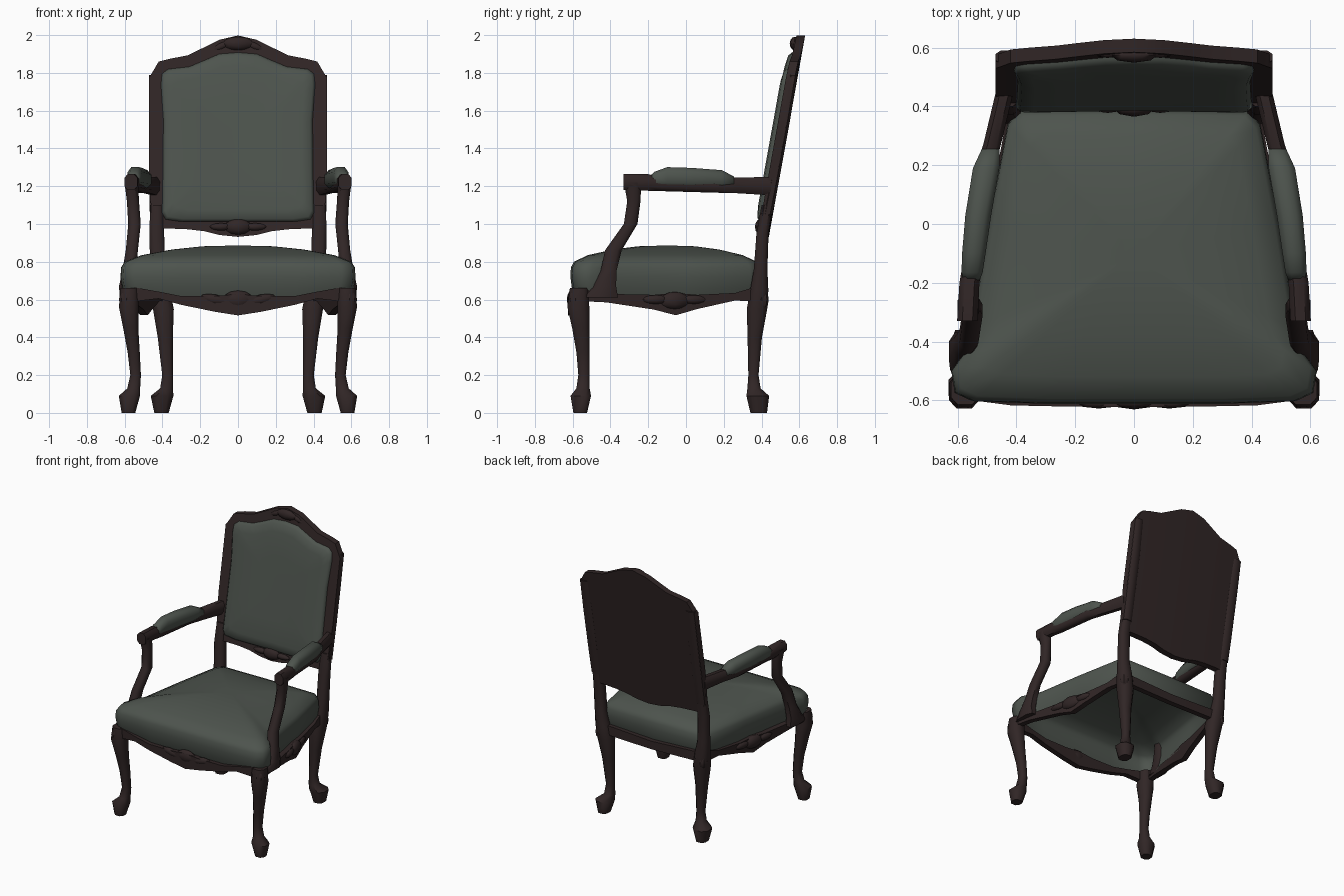
import bpy, bmesh, math
from mathutils import Matrix


def material(name, col):
    m = bpy.data.materials.new(name)
    m.diffuse_color = (*col, 1)
    return m


WOOD = material("dark wood", (0.030, 0.019, 0.019))
CLOTH = material("grey green cloth", (0.075, 0.088, 0.075))


def finish(name, bm, mat, mirror=False, angle=40):
    bmesh.ops.recalc_face_normals(bm, faces=bm.faces)
    me = bpy.data.meshes.new(name)
    bm.to_mesh(me)
    bm.free()
    me.materials.append(mat)
    for p in me.polygons:
        p.use_smooth = True
    me.set_sharp_from_angle(angle=math.radians(angle))
    ob = bpy.data.objects.new(name, me)
    bpy.context.collection.objects.link(ob)
    if mirror:
        ob.modifiers.new("mirror", 'MIRROR').use_mirror_merge = False
    return ob


def loft(name, rings, mat, caps=(True, True), mirror=False, angle=40):
    """Skin a list of closed rings with equal point counts."""
    bm = bmesh.new()
    vs = [[bm.verts.new(p) for p in r] for r in rings]
    n = len(vs[0])
    for a, b in zip(vs, vs[1:]):
        for i in range(n):
            j = (i + 1) % n
            bm.faces.new((a[i], a[j], b[j], b[i]))
    if caps[0]:
        bm.faces.new(vs[0])
    if caps[1]:
        bm.faces.new(vs[-1])
    return finish(name, bm, mat, mirror, angle)


OCT = [(1, -.5), (1, .5), (.5, 1), (-.5, 1), (-1, .5), (-1, -.5), (-.5, -1), (.5, -1)]


def limb(name, stations, axis, mat, angle=50):
    """Mirrored limb: stations (x, y, z, half width, half depth) along z or y."""
    rings = []
    for x, y, z, a, b in stations:
        if axis == 'z':
            rings.append([(x + a * u, y + b * v, z) for u, v in OCT])
        else:
            rings.append([(x + a * u, y, z + b * v) for u, v in OCT])
    return loft(name, rings, mat, mirror=True, angle=angle)


def rail(name, stations, inward, mirror=False):
    """Apron rail: stations (x, y, bottom, top), thickened by an inward vector."""
    ix, iy = inward
    rings = [[(x, y, b), (x, y, t), (x + ix, y + iy, t), (x + ix, y + iy, b)]
             for x, y, b, t in stations]
    return loft(name, rings, WOOD, mirror=mirror)


def carving(name, blobs, mirror=False):
    """Group of low-poly ellipsoids: (centre, radii, turn about y, turn about z)."""
    bm = bmesh.new()
    for c, r, ty, tz in blobs:
        mx = (Matrix.Translation(c) @ Matrix.Rotation(tz, 4, 'Z')
              @ Matrix.Rotation(ty, 4, 'Y') @ Matrix.Diagonal((*r, 1)))
        bmesh.ops.create_uvsphere(bm, u_segments=8, v_segments=6, radius=1, matrix=mx)
    return finish(name, bm, WOOD, mirror)


# Legs, the rear ones running up into the back stiles
limb("front_leg", [
    (.58, -.560, 0, .036, .036), (.575, -.557, .09, .056, .054), (.552, -.545, .13, .034, .035),
    (.542, -.540, .2, .028, .030), (.552, -.545, .32, .032, .035), (.568, -.557, .45, .040, .046),
    (.578, -.570, .56, .052, .058), (.575, -.565, .66, .048, .050)], 'z', WOOD)
limb("back_leg", [
    (.405, .385, 0, .038, .044), (.402, .380, .09, .060, .060), (.378, .360, .13, .034, .035),
    (.373, .357, .2, .028, .027), (.385, .364, .4, .040, .038), (.395, .376, .55, .055, .054),
    (.410, .388, .65, .050, .048), (.425, .395, .76, .040, .036), (.430, .405, .95, .039, .032),
    (.430, .430, 1.1, .035, .030)], 'z', WOOD)

# Arms, posts and pads
limb("arm_post", [
    (.590, -.450, .61, .036, .090), (.590, -.430, .67, .040, .060), (.577, -.410, .75, .036, .042),
    (.562, -.385, .86, .032, .044), (.548, -.293, 1.0, .033, .036), (.556, -.276, 1.12, .032, .035),
    (.565, -.283, 1.22, .036, .046)], 'z', WOOD)
limb("arm_rail", [
    (.440, .450, 1.20, .030, .048), (.483, .270, 1.205, .030, .042), (.520, .150, 1.20, .034, .034),
    (.548, -.130, 1.21, .034, .036), (.560, -.200, 1.22, .034, .044),
    (.567, -.330, 1.222, .035, .042)], 'y', WOOD)
limb("arm_pad", [
    (.488, .255, 1.225, .030, .026), (.503, .190, 1.237, .045, .048), (.530, .030, 1.243, .044, .054),
    (.545, -.100, 1.246, .040, .055), (.551, -.165, 1.237, .036, .040),
    (.553, -.190, 1.232, .028, .024)], 'y', CLOTH, 75)

# Seat cushion: domed shell, open underneath
HALF = [(.3, -.612), (.55, -.603), (.61, -.575), (.622, -.50), (.578, -.44), (.553, -.36),
        (.495, 0), (.43, .34), (.39, .385)]
plan = [(0, -.612)] + HALF + [(0, .39)] + [(-x, y) for x, y in reversed(HALF)]
levels = [(.61, .95), (.66, .985), (.72, 1), (.77, .995), (.80, .965), (.835, .82),
          (.865, .56), (.882, .3), (.885, .1)]
loft("seat_cushion", [[(x * s, -.1 + (y + .1) * s, z) for x, y in plan] for z, s in levels],
     CLOTH, caps=(False, True), angle=75)

# Shaped apron rails
front = [(.12, -.622, .535, .618), (.3, -.620, .572, .618), (.42, -.617, .605, .642),
         (.55, -.600, .590, .665)]
rail("front_apron", [(-x, y, b, t) for x, y, b, t in reversed(front)]
     + [(0, -.624, .516, .63)] + front, (0, .04))
rail("side_apron", [
    (.605, -.52, .59, .66), (.590, -.42, .585, .63), (.540, -.17, .547, .625), (.518, -.055, .517, .635),
    (.492, .06, .550, .625), (.452, .26, .595, .635), (.435, .36, .590, .665)], (-.04, 0), True)
rail("back_apron", [(-.4, .405, .59, .66), (0, .41, .58, .64), (.4, .405, .59, .66)], (0, -.04))

# Back frame: raked slab with serpentine crest, slightly bowed to the rear
def rake(x, z):
    return .39 + (z - 1) * .18 + .015 * (1 - (x / .47) ** 2)


cols = [(0, .932, 1.998), (.10, .942, 1.975), (.18, .962, 1.935), (.265, .972, 1.893),
        (.36, .976, 1.875), (.42, .976, 1.86), (.455, .98, 1.80), (.472, 1.3, 1.775)]
cols = [(-x, b, t) for x, b, t in reversed(cols[1:])] + cols
rings = []
for x, b, t in cols:
    zs = [b + (t - b) * i / 5 for i in range(6)]
    rings.append([(x, rake(x, z), z) for z in zs]
                 + [(x, rake(x, z) + .046, z) for z in reversed(zs)])
loft("back_frame", rings, WOOD)
# Outer edge of the stiles below the shoulders
limb("back_stile", [(.43, .432, 1.05, .037, .026), (.432, .465, 1.22, .037, .026),
                    (.434, .525, 1.55, .037, .026), (.437, .568, 1.79, .034, .022)], 'z', WOOD)

# Upholstered back panel following the crest
side = [(.1, 1.9), (.18, 1.865), (.26, 1.832), (.37, 1.82), (.402, 1.795), (.408, 1.74), (.395, 1.55),
        (.398, 1.25), (.402, 1.06), (.385, 1.025), (.3, 1.012)]
outline = [(0, 1.908)] + side + [(0, 1.012)] + [(-x, z) for x, z in reversed(side)]
rings = []
for s, out in [(1.0, -.01), (1.0, .008), (.965, .024), (.85, .033), (.5, .036), (.15, .036)]:
    ring = []
    for x, z in outline:
        px, pz = x * s, 1.44 + (z - 1.44) * s
        ring.append((px, rake(px, pz) - out, pz))
    rings.append(ring)
loft("back_cushion", rings, CLOTH, angle=75)

# Carved ornaments
carving("crest_carving", [((0, .575, 1.955), (.08, .026, .036), 0, 0),
                          ((.09, .585, 1.94), (.06, .02, .02), .4, 0),
                          ((-.09, .585, 1.94), (.06, .02, .02), -.4, 0)])
carving("lower_rail_carving", [((0, .395, .985), (.07, .03, .042), 0, 0),
                               ((.09, .398, .985), (.06, .02, .02), 0, 0),
                               ((-.09, .398, .985), (.06, .02, .02), 0, 0)])
carving("front_apron_carving", [((0, -.605, .60), (.08, .026, .048), 0, 0),
                                ((.12, -.608, .60), (.08, .02, .026), -.2, 0),
                                ((-.12, -.608, .60), (.08, .02, .026), .2, 0)])
carving("side_apron_carving", [((.515, -.06, .595), (.028, .08, .046), 0, .21),
                               ((.537, -.16, .60), (.02, .07, .024), 0, .21),
                               ((.492, .04, .60), (.02, .07, .024), 0, .21)], True)
carving("knee_carving", [((.59, -.585, .60), (.04, .04, .06), 0, .78),
                         ((.42, .40, .60), (.04, .036, .06), 0, .78)], True)
